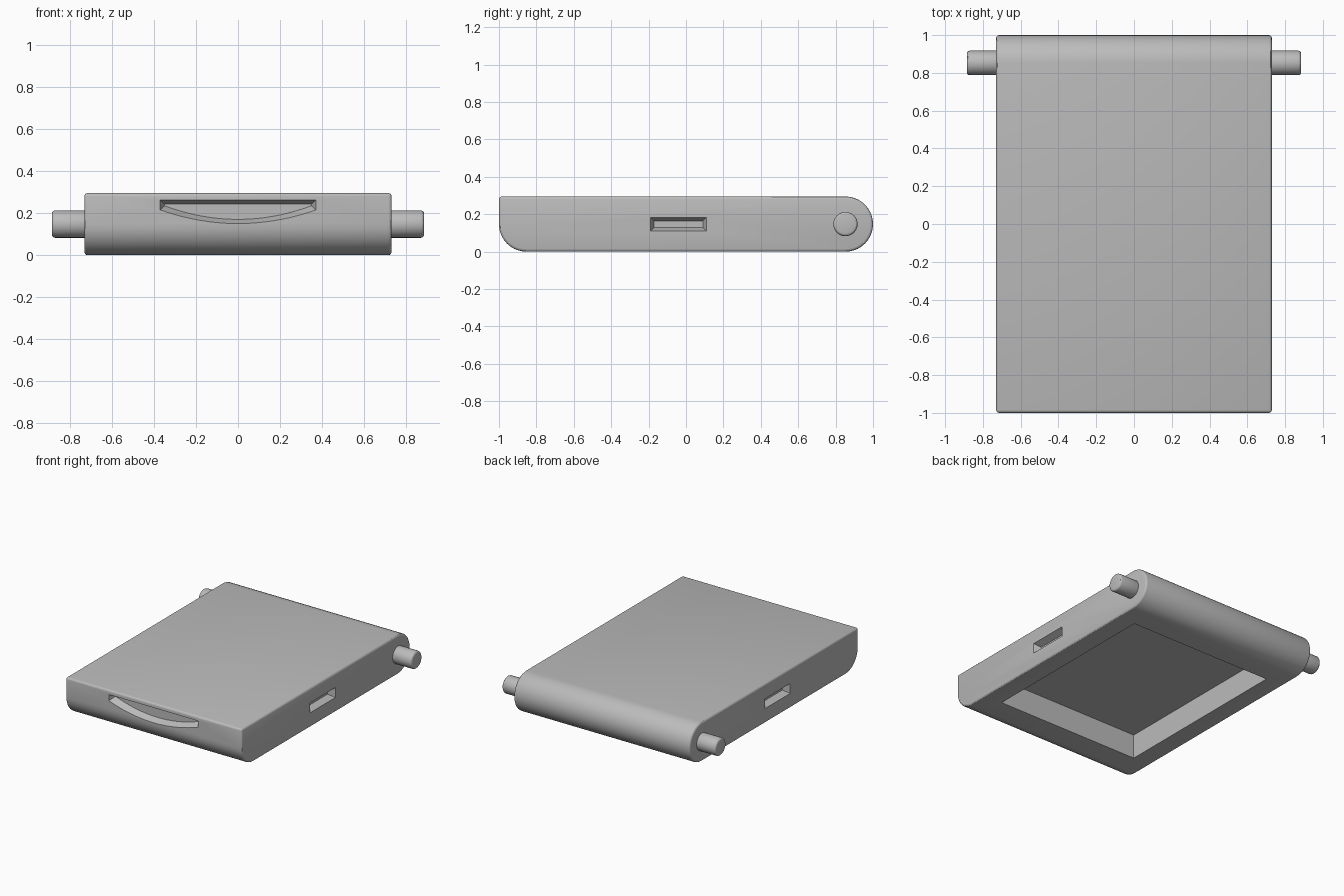
import bpy, bmesh, math

old = bpy.data.objects.get("Cube")
if old:
    bpy.data.objects.remove(old, do_unlink=True)

W, H = 0.73, 0.295          # body half width and height
R = H / 2                   # radius of the rounded ends

grey = bpy.data.materials.new("plain grey")
grey.use_nodes = True
colour = (0.5, 0.5, 0.5, 1)
grey.diffuse_color = colour
grey.node_tree.nodes["Principled BSDF"].inputs["Base Color"].default_value = colour


def loft(name, loop_a, loop_b):
    """Closed solid between two loops of equal length."""
    bm = bmesh.new()
    a = [bm.verts.new(p) for p in loop_a]
    b = [bm.verts.new(p) for p in loop_b]
    bm.faces.new(a)
    bm.faces.new(b[::-1])
    n = len(a)
    for i in range(n):
        j = (i + 1) % n
        bm.faces.new((a[j], a[i], b[i], b[j]))
    bmesh.ops.recalc_face_normals(bm, faces=bm.faces)
    mesh = bpy.data.meshes.new(name)
    bm.to_mesh(mesh)
    bm.free()
    mesh.materials.append(grey)
    obj = bpy.data.objects.new(name, mesh)
    bpy.context.collection.objects.link(obj)
    return obj


def activate(obj):
    bpy.ops.object.select_all(action="DESELECT")
    obj.select_set(True)
    bpy.context.view_layer.objects.active = obj


def round_edges(obj, width):
    mod = obj.modifiers.new("rounding", "BEVEL")
    mod.width, mod.segments = width, 3
    mod.limit_method, mod.angle_limit = "ANGLE", math.radians(40)
    activate(obj)
    bpy.ops.object.modifier_apply(modifier=mod.name)


def cut(obj, cutter):
    mod = obj.modifiers.new("cut", "BOOLEAN")
    mod.operation, mod.solver, mod.object = "DIFFERENCE", "EXACT", cutter
    activate(obj)
    bpy.ops.object.modifier_apply(modifier=mod.name)
    bpy.data.objects.remove(cutter, do_unlink=True)


def arc(cy, cz, r, start, end, n):
    angles = [math.radians(start + (end - start) * i / n) for i in range(n + 1)]
    return [(cy + r * math.cos(t), cz + r * math.sin(t)) for t in angles]


def rect(hx, hy):
    return [(-hx, -hy), (hx, -hy), (hx, hy), (-hx, hy)]


# Body: slab with a round back and a rounded lower front
profile = arc(1 - R, R, R, -90, 90, 20) + [(-1, H)] + arc(R - 1, R, R, 180, 270, 10)
body = loft("body", [(-W, y, z) for y, z in profile], [(W, y, z) for y, z in profile])
round_edges(body, 0.015)

# Hollow underside
cut(body, loft("hollow_cutter", [(x, y, -0.05) for x, y in rect(0.585, 0.70)],
               [(x, y, 0.18) for x, y in rect(0.585, 0.70)]))


# Side slots, narrowing inward
def slot_loop(x, grow):
    return [(x, y - 0.04, z + 0.147) for y, z in rect(0.15 + grow, 0.037 + grow)]


for side in (-1, 1):
    cut(body, loft("slot_cutter", slot_loop(side * (W + 0.05), 0.02),
                   slot_loop(side * (W - 0.05), -0.02)))


# Curved finger notch in the front, narrowing inward
def notch_loop(y, s):
    n, hx = 24, 0.37 - s
    xs = [-hx + 2 * hx * i / n for i in range(n + 1)]
    low = [(x, y, 0.15 + s + 0.065 * (x / hx) ** 2) for x in xs]
    return low + [(hx, y, 0.262 - s), (-hx, y, 0.262 - s)]


cut(body, loft("notch_cutter", notch_loop(-1.05, -0.02), notch_loop(-0.95, 0.02)))

# Hinge pins
pins = []
for side, name in ((1, "left_pin"), (-1, "right_pin")):
    ring = arc(1 - R, R, 0.065, 0, 360, 32)[:-1]
    pin = loft(name, [(side * (W - 0.02), y, z) for y, z in ring],
               [(side * 0.885, y, z) for y, z in ring])
    round_edges(pin, 0.015)
    pins.append(pin)

for obj in [body] + pins:
    activate(obj)
    bpy.ops.object.shade_smooth_by_angle(angle=math.radians(30))
